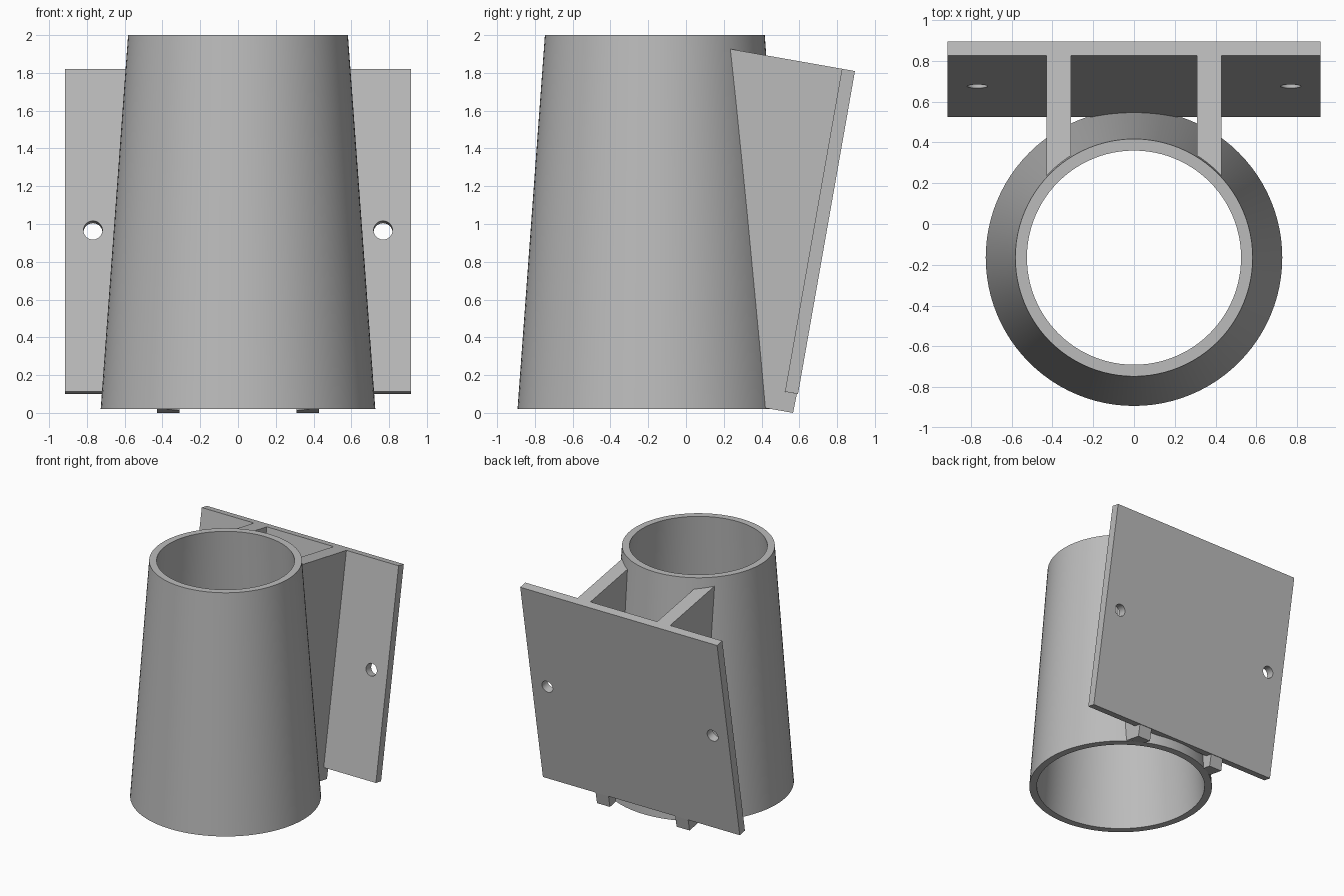
import bpy, bmesh, math
from mathutils import Matrix, Vector

cube = bpy.data.objects.get("Cube")
if cube:
    bpy.data.objects.remove(cube, do_unlink=True)

grey = bpy.data.materials.new("light_grey")
grey.use_nodes = True
grey.diffuse_color = (0.5, 0.5, 0.5, 1)
grey.node_tree.nodes["Principled BSDF"].inputs["Base Color"].default_value = (0.5, 0.5, 0.5, 1)

TILT = math.radians(10)
UP = Vector((0, math.sin(TILT), math.cos(TILT)))        # along the tilted plate
FORWARD = Vector((0, -math.cos(TILT), math.sin(TILT)))  # out of its front face
TUBE_Y = -0.165
SIDES = 96


def finish(name, bm):
    bmesh.ops.recalc_face_normals(bm, faces=bm.faces)
    mesh = bpy.data.meshes.new(name)
    bm.to_mesh(mesh)
    bm.free()
    mesh.materials.append(grey)
    obj = bpy.data.objects.new(name, mesh)
    bpy.context.collection.objects.link(obj)
    return obj


def prism(name, profile, x0, x1):
    """Extrude a side profile of (y, z) points from x0 to x1."""
    bm = bmesh.new()
    face = bm.faces.new([bm.verts.new((x0, y, z)) for y, z in profile])
    moved = bmesh.ops.extrude_face_region(bm, geom=[face])["geom"]
    verts = [v for v in moved if isinstance(v, bmesh.types.BMVert)]
    bmesh.ops.translate(bm, verts=verts, vec=(x1 - x0, 0, 0))
    return finish(name, bm)


def lathe(name, profile):
    """Spin a closed (radius, z) profile round the tube axis."""
    bm = bmesh.new()
    rings = []
    for r, z in profile:
        rings.append([bm.verts.new((r * math.cos(a), TUBE_Y + r * math.sin(a), z))
                      for a in (2 * math.pi * i / SIDES for i in range(SIDES))])
    for k, ring in enumerate(rings):
        nxt = rings[(k + 1) % len(rings)]
        for i in range(SIDES):
            j = (i + 1) % SIDES
            bm.faces.new((ring[i], ring[j], nxt[j], nxt[i]))
    return finish(name, bm)


def cone(name, r1, r2, depth, matrix):
    bm = bmesh.new()
    bmesh.ops.create_cone(bm, cap_ends=True, segments=SIDES, radius1=r1,
                          radius2=r2, depth=depth, matrix=matrix)
    return finish(name, bm)


def cut(obj, cutter):
    """Subtract the cutter, keep the result and remove the cutter."""
    cutter.hide_render = True
    mod = obj.modifiers.new("cut", 'BOOLEAN')
    mod.operation, mod.solver, mod.object = 'DIFFERENCE', 'EXACT', cutter
    graph = bpy.context.evaluated_depsgraph_get()
    mesh = bpy.data.meshes.new_from_object(obj.evaluated_get(graph))
    obj.modifiers.clear()
    obj.data = mesh
    bpy.data.objects.remove(cutter, do_unlink=True)


# Tapered open tube
tube = lathe("tapered_tube", [(0.727, 0.02), (0.582, 2.0), (0.525, 2.0), (0.668, 0.02)])

# Tilted mounting plate with two screw holes
low_back = Vector((0, 0.593, 0.10))
corners = [low_back, low_back + UP * 1.736,
           low_back + UP * 1.736 + FORWARD * 0.07, low_back + FORWARD * 0.07]
plate = prism("mounting_plate", [(c.y, c.z) for c in corners], -0.915, 0.915)
centre = low_back + UP * 0.868 + FORWARD * 0.035
for side in (-1, 1):
    place = Matrix.Translation(centre + Vector((side * 0.768, 0, 0))) @ \
        Matrix.Rotation(math.pi / 2 - TILT, 4, 'X')
    cut(plate, cone("hole_cutter", 0.05, 0.05, 0.4, place))

# Ribs notched round the plate and trimmed to the tube wall
top, notch = corners[2], corners[3]
rib_profile = [(0.1, 1.95), (top.y, top.z), (notch.y, notch.z),
               (0.587, 0.101), (0.567, 0.0), (0.3, 0.047)]
for name, x0 in (("right_rib", -0.43), ("left_rib", 0.31)):
    rib = prism(name, rib_profile, x0, x0 + 0.12)
    # The cutter continues the tube's taper a little past both ends
    cut(rib, cone("tube_cutter", 0.7343, 0.5747, 2.18,
                  Matrix.Translation((0, TUBE_Y, 1.01))))

# Smooth round walls, sharp edges elsewhere
bpy.ops.object.select_all(action='DESELECT')
for obj in (tube, plate):
    obj.select_set(True)
bpy.context.view_layer.objects.active = tube
bpy.ops.object.shade_smooth_by_angle(angle=math.radians(30))
